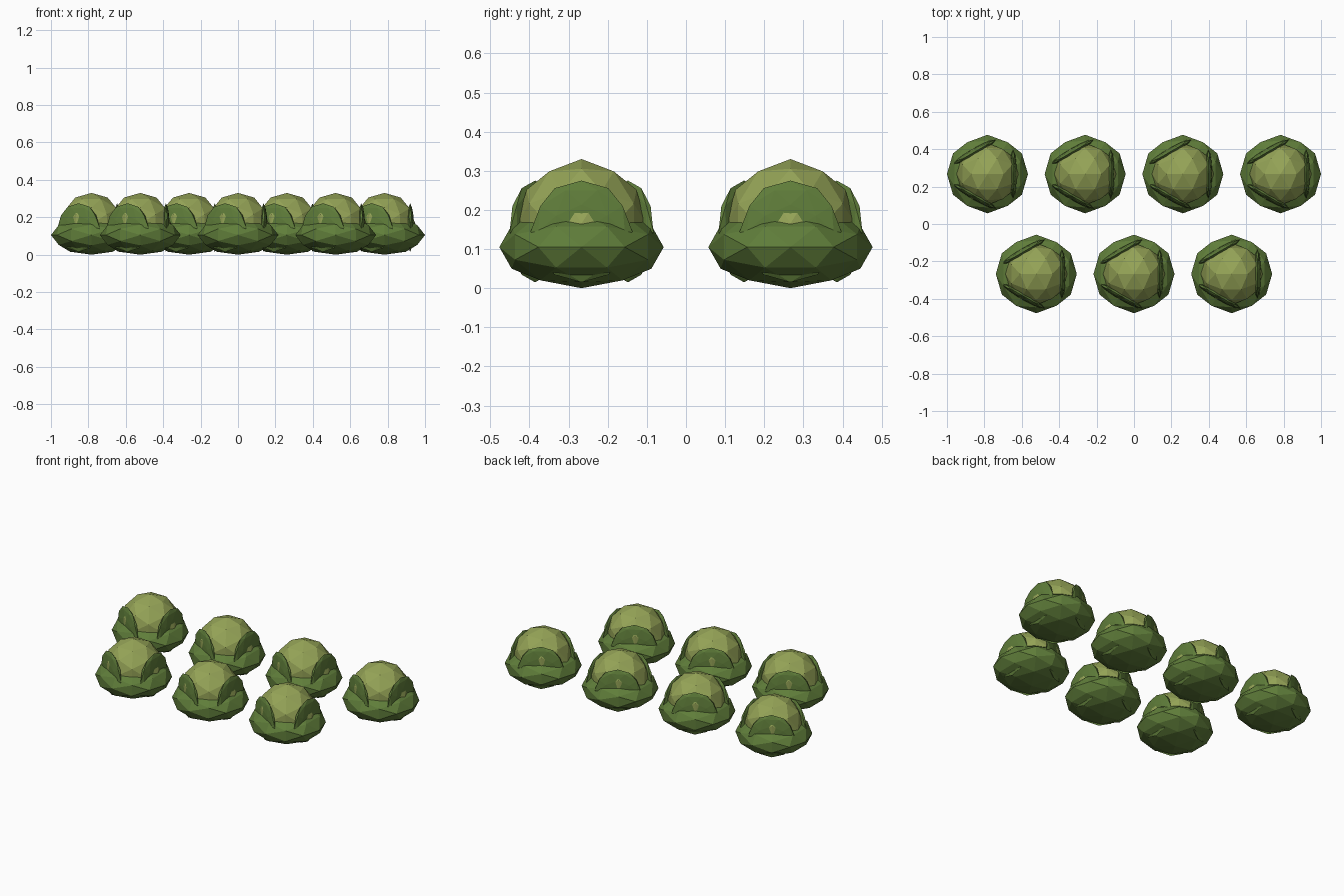
import bpy
import bmesh
import math
from mathutils import Matrix, Vector

if "Cube" in bpy.data.objects:
    bpy.data.objects.remove(bpy.data.objects["Cube"])


def material(name, rgb):
    m = bpy.data.materials.new(name)
    m.diffuse_color = (*rgb, 1)
    m.use_nodes = True
    m.node_tree.nodes["Principled BSDF"].inputs["Base Color"].default_value = m.diffuse_color
    return m


PALE = material("pale_leaf_green", (0.30, 0.37, 0.095))
DARK = material("dark_leaf_green", (0.115, 0.205, 0.042))

# Turns the ball so that an edge, not a corner, is on top
EDGE_UP = Matrix.Rotation(-math.atan(2 / (1 + math.sqrt(5))), 4, 'Y')


def ball_mesh(name, radii, mat):
    """Low-poly faceted ball squashed to the given radii."""
    bm = bmesh.new()
    bmesh.ops.create_icosphere(bm, subdivisions=2, radius=1, matrix=EDGE_UP)
    bmesh.ops.scale(bm, vec=Vector(radii), verts=bm.verts)
    me = bpy.data.meshes.new(name)
    bm.to_mesh(me)
    bm.free()
    me.materials.append(mat)
    return me


def place(name, mesh, loc, turn=0):
    ob = bpy.data.objects.new(name, mesh)
    ob.location = loc
    ob.rotation_euler.z = turn
    bpy.context.collection.objects.link(ob)


HEAD = ball_mesh("cabbage_head", (0.165, 0.165, 0.165), PALE)
BASE = ball_mesh("outer_leaves", (0.2165, 0.21, 0.105), DARK)
LEAF = ball_mesh("side_leaf", (0.13, 0.02, 0.13), DARK)


def cabbage(x, y):
    place("cabbage_head", HEAD, (x, y, 0.165))
    place("outer_leaves", BASE, (x, y, 0.105))
    # three upright leaves wrapped around the head
    for i in range(3):
        a = i * math.tau / 3
        place("side_leaf", LEAF,
              (x + 0.137 * math.cos(a), y + 0.137 * math.sin(a), 0.145),
              a - math.pi / 2)


# Back row of four, front row of three
for i in range(4):
    cabbage((i - 1.5) * 0.5223, 0.267)
for i in range(3):
    cabbage((i - 1) * 0.5223, -0.267)
